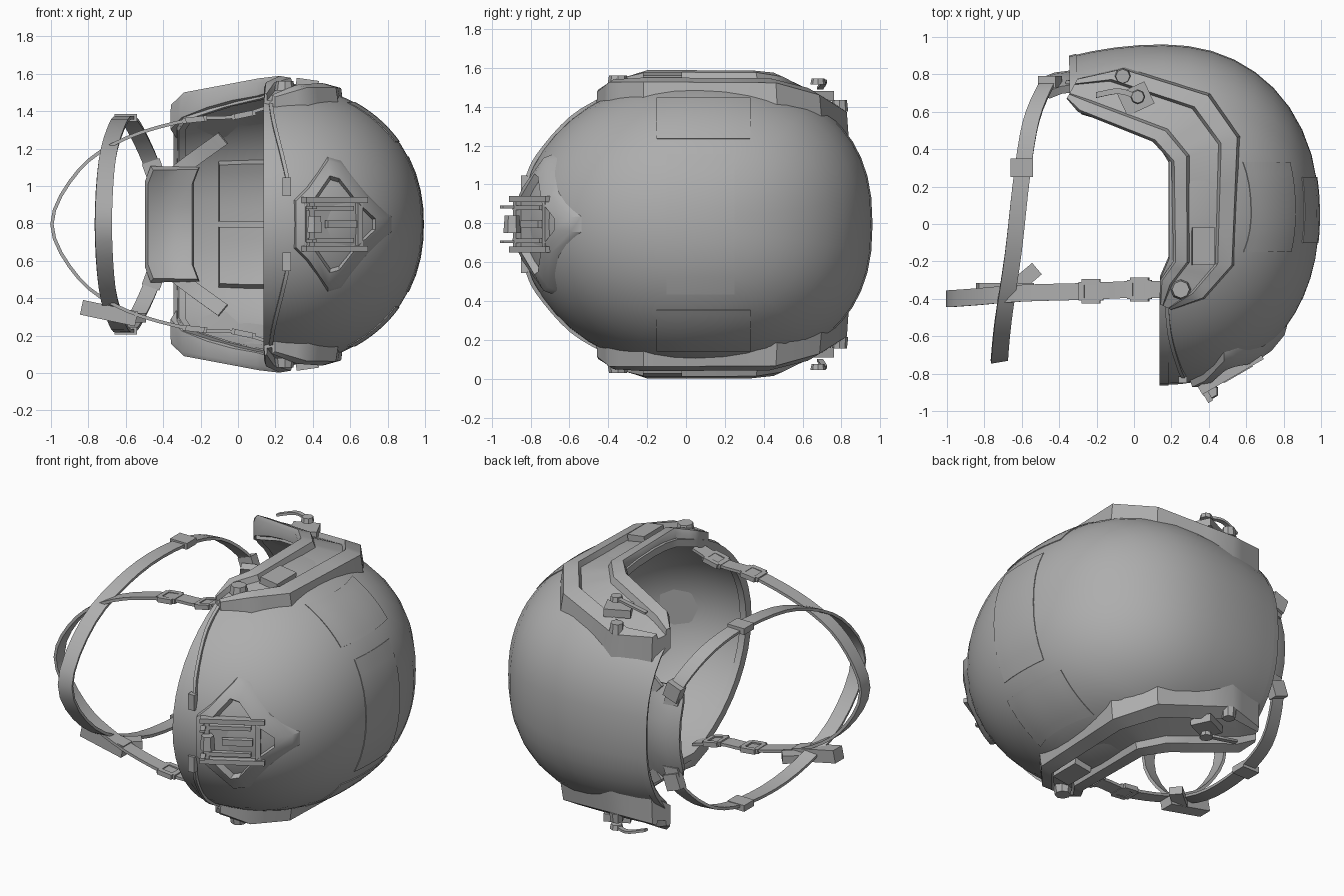
import bpy, bmesh
from math import sin, cos, acos, pi, sqrt, radians
from mathutils import Vector, Matrix

if "Cube" in bpy.data.objects:
    bpy.data.objects.remove(bpy.data.objects["Cube"])

grey = bpy.data.materials.new("plain_grey")
grey.use_nodes = True
grey.diffuse_color = (0.42, 0.42, 0.42, 1)
grey.node_tree.nodes["Principled BSDF"].inputs["Base Color"].default_value = (0.42, 0.42, 0.42, 1)

# The helmet lies on its side: crown towards +x, brow towards -y, w is sideways
XC, YC, ZC = 0.15, 0.05, 0.795
RX, RY, RW = 0.84, 0.91, 0.76
CROWN = 2.18


def put(x, y, w):
    return Vector((x, y, ZC + w))


def radius(x):
    c = (x - XC) / RX
    return max(0, 1 - c ** CROWN) ** (1 / CROWN) if c > 0 else 1 - 0.2 * c * c


def power(y):
    return 2.4 if y > YC else 2


def dome(theta, phi, k=1):
    x, n = XC + RX * cos(theta), 2.4 if cos(phi) > 0 else 2
    r = radius(x)
    axis = lambda v: (1 if v > 0 else -1) * abs(v) ** (2 / n)
    return put(XC + (x - XC) * k, YC + RY * r * k * axis(cos(phi)), RW * r * k * axis(sin(phi)))


def front_y(x, w):
    r = radius(x)
    return YC - RY * r * sqrt(max(0, 1 - (w / (RW * r)) ** 2))


def side_w(x, y):
    n, r = power(y), radius(x)
    return RW * max(0, r ** n - abs((y - YC) / RY) ** n) ** (1 / n)


def make(name, bm, thick=0, offset=0, angle=35):
    bmesh.ops.recalc_face_normals(bm, faces=bm.faces)
    me = bpy.data.meshes.new(name)
    bm.to_mesh(me)
    bm.free()
    me.materials.append(grey)
    ob = bpy.data.objects.new(name, me)
    bpy.context.collection.objects.link(ob)
    bpy.ops.object.select_all(action='DESELECT')
    ob.select_set(True)
    bpy.context.view_layer.objects.active = ob
    if thick:
        mod = ob.modifiers.new("thickness", 'SOLIDIFY')
        mod.thickness, mod.offset = thick, offset
        bpy.ops.object.modifier_apply(modifier=mod.name)
    bpy.ops.object.shade_smooth_by_angle(angle=radians(angle))


def grid(name, rows, thick=0, offset=0, wrap=False, caps=False):
    bm = bmesh.new()
    vs = [[bm.verts.new(p) for p in row] for row in rows]
    for a, b in zip(vs, vs[1:]):
        n = len(a)
        for i in range(n if wrap else n - 1):
            j = (i + 1) % n
            bm.faces.new((a[i], a[j], b[j], b[i]))
    if caps:
        bm.faces.new(vs[0])
        bm.faces.new(vs[-1])
    bmesh.ops.remove_doubles(bm, verts=bm.verts, dist=0.0005)
    make(name, bm, thick, offset)


def smooth_path(pts, steps=4):
    p = [Vector(q) for q in pts]
    p = [2 * p[0] - p[1]] + p + [2 * p[-1] - p[-2]]
    out = []
    for a, b, c, d in zip(p, p[1:], p[2:], p[3:]):
        for i in range(steps):
            t = i / steps
            out.append(0.5 * (2 * b + (c - a) * t + (2 * a - 5 * b + 4 * c - d) * t * t
                              + (3 * b - a - 3 * c + d) * t ** 3))
    return out + [p[-2]]


def ribbon(name, pts, across, thick):
    half = Vector(across) / 2
    grid(name, [(p - half, p + half) for p in smooth_path(pts)], thick)


def block(name, loc, size, turn=0, axis='Z', sides=0):
    bm = bmesh.new()
    if sides:
        bmesh.ops.create_cone(bm, cap_ends=True, segments=sides, radius1=0.5, radius2=0.42, depth=1)
    else:
        bmesh.ops.create_cube(bm, size=1)
    m = Matrix.Translation(loc) @ Matrix.Rotation(radians(turn), 4, axis) @ Matrix.Diagonal((*size, 1))
    bmesh.ops.transform(bm, matrix=m, verts=bm.verts)
    make(name, bm)


def ring_buckle(name, loc, size, turn=0):
    for s in (1, -1):
        for a, b in ((0.5, 0), (0, 0.5)):
            off = Matrix.Rotation(radians(turn), 3, 'Y') @ Vector((s * a * size, s * b * size, 0))
            block(name, Vector(loc) + off, (0.03 if a else size, 0.03 if b else size, 0.03), turn, 'Y')


# Shell, with the lower edge cut up over the ears and down at the nape
def edge_x(y):
    knots = [(-2, 0.15), (-0.3, 0.15), (-0.2, 0.2), (0.33, 0.2), (0.43, 0.1), (0.62, -0.33), (2, -0.35)]
    for (a, p), (b, q) in zip(knots, knots[1:]):
        if a <= y <= b:
            return p + (q - p) * (y - a) / (b - a)


SEG, RINGS = 48, 14
ends = [acos((edge_x(YC + RY * cos(2 * pi * i / SEG)) - XC) / RX) for i in range(SEG)]
grid("shell", [[dome(e * j / RINGS, 2 * pi * i / SEG) for i, e in enumerate(ends)]
               for j in range(RINGS + 1)], 0.04, -1, wrap=True)
grid("rim_trim", [[dome(e + d, 2 * pi * i / SEG, k) for i, e in enumerate(ends + ends[:1])]
                  for d, k in ((-0.04, 1.004), (0.015, 1.004), (0.015, 0.945), (-0.04, 0.945))])


# Flush patches on the crown and sides
def patch(name, y0, y1, w0, w1):
    rows = []
    for i in range(9):
        y, row = y0 + (y1 - y0) * i / 8, []
        for j in range(9):
            w, n = w0 + (w1 - w0) * j / 8, power(y)
            rho = (abs((y - YC) / RY) ** n + abs(w / RW) ** n) ** (1 / n)
            x = RX * max(0, 1 - rho ** CROWN) ** (1 / CROWN)
            row.append(put(XC + x * 1.002, YC + (y - YC) * 1.002, w * 1.002))
        rows.append(row)
    grid(name, rows, 0.005)


patch("crown_patch", -0.1, 0.25, -0.36, 0.36)
for s in (1, -1):
    patch("side_patch", -0.15, 0.33, s * 0.44, s * 0.65)


# Lining pads inside
def pad(name, t0, t1, p0, p1):
    grid(name, [[dome(t0 + (t1 - t0) * i / 6, p0 + (p1 - p0) * j / 6, 0.93) for j in range(7)]
                for i in range(7)], 0.06)


for s in (1, -1):
    pad("rear_pad", 1.25, 1.9, s * 0.01, s * 0.42)

# Side rails: (inner edge, outer edge, inner top, outer top), with a recessed channel
STATIONS = [(0.14, -0.43, 0.2, -0.46, 0.70, 0.69), (0.14, -0.3, 0.38, -0.4, 0.76, 0.74),
            (0.21, -0.2, 0.54, -0.22, 0.795, 0.74), (0.2, 0.33, 0.57, 0.47, 0.795, 0.735),
            (0.1, 0.44, 0.41, 0.7, 0.785, 0.67), (-0.3, 0.6, -0.05, 0.84, 0.71, 0.58),
            (-0.36, 0.67, -0.3, 0.78, 0.64, 0.61)]
SECTION = [(0, None), (0.05, -0.01), (0.28, 0), (0.32, -0.035), (0.74, -0.035),
           (0.78, 0), (0.96, 0), (1, -0.03), (1, None)]
STEPS = 3
fine = [tuple(p + (q - p) * k / STEPS for p, q in zip(a, b))
        for a, b in zip(STATIONS, STATIONS[1:]) for k in range(STEPS)] + [STATIONS[-1]]
for s in (1, -1):
    rows = []
    for ix, iy, ox, oy, inner_top, outer_top in fine:
        row = []
        for f, drop in SECTION:
            x, y = ox + (ix - ox) * f, oy + (iy - oy) * f
            top = outer_top + (inner_top - outer_top) * f
            w = min(side_w(x, y) - 0.03, top - 0.09) if drop is None else top + drop
            row.append(put(x, y, s * w))
        rows.append(row)
    grid("side_rail", rows, wrap=True, caps=True)
    block("rail_front_bolt", put(0.25, -0.35, s * 0.74), (0.11, 0.11, 0.05 * s), sides=8)
    block("rail_rear_bolt", put(-0.06, 0.79, s * 0.61), (0.09, 0.09, 0.06 * s), sides=8)
    block("rail_slider", put(0.37, -0.12, s * 0.75), (0.12, 0.2, 0.05), 8 * s, 'Y')
    block("hook_seat", put(0.01, 0.67, s * 0.66), (0.16, 0.13, 0.05), 25)
    block("hook_knob", put(0.02, 0.68, s * 0.735), (0.08, 0.08, 0.03), sides=8)
    ribbon("hook_arm", [put(0.02, 0.68, s * 0.735), put(-0.08, 0.71, s * 0.735),
                        put(-0.2, 0.69, s * 0.7)], (0, 0.03, 0), 0.015)

    # Bungee cord along the brow with its clip
    cord = [(0.17, 0.68), (0.19, 0.55), (0.24, 0.35), (0.27, 0.22)]
    ribbon("bungee_cord", [put(x, front_y(x, w) - 0.01, s * w) for x, w in cord], (0.02, 0, 0), 0.02)
    block("cord_clip", put(0.26, front_y(0.26, 0.2) - 0.01, s * 0.2), (0.045, 0.035, 0.1))

# Chin loop hung from the front, and nape loop running forward under the chin
half_a = [(0.17, -0.35, 0.63), (-0.02, -0.35, 0.575), (-0.25, -0.36, 0.56), (-0.6, -0.37, 0.46),
          (-0.85, -0.39, 0.29), (-0.995, -0.4, 0)]
half_b = [(-0.43, 0.77, 0.2), (-0.47, 0.74, 0.34), (-0.55, 0.55, 0.51), (-0.6, 0.25, 0.57),
          (-0.645, -0.15, 0.53), (-0.7, -0.52, 0.34), (-0.72, -0.73, 0)]
for name, half, across in (("front_strap", half_a, (0, 0.09, 0)), ("chin_strap", half_b, (0.09, 0.015, 0))):
    path = half + [(x, y, -w) for x, y, w in half[-2::-1]]
    ribbon(name, [put(*p) for p in path], across, 0.018)
for s in (1, -1):
    ring_buckle("strap_buckle", put(0.03, -0.35, s * 0.585), 0.1, -12 * s)
    ring_buckle("strap_slider", put(-0.23, -0.36, s * 0.56), 0.1, -6 * s)
    block("chin_strap_slider", put(-0.6, 0.3, s * 0.57), (0.12, 0.1, 0.04))
    block("nape_buckle", put(-0.45, 0.76, s * 0.29), (0.1, 0.06, 0.1), -20 * s, 'Y')
    ribbon("nape_strap", [put(-0.34, 0.76, s * 0.27), put(-0.22, 0.74, s * 0.36),
                          put(-0.08, 0.68, s * 0.46)], (0.05, 0, -0.06 * s), 0.02)
block("side_release_buckle", put(-0.69, -0.36, -0.475), (0.3, 0.09, 0.08), 12, 'Y')
block("buckle_tongue", put(-0.58, -0.29, -0.5), (0.16, 0.08, 0.05), 40)

# Nape pad
grid("nape_pad", [[put(x + (0.03 if abs(w) > 0.25 else 0), 0.8 - w * w * 0.8 - 0.04 * k, w)
                   for w in (-0.3, -0.22, -0.1, 0, 0.1, 0.22, 0.3)]
                  for x, k in ((-0.49, 1), (-0.42, 0.3), (-0.33, 0), (-0.24, 0.6))], 0.045)

# Brow mount: open diamond frame hugging the shell
diamond = [(0.3, 0.13), (0.37, 0.2), (0.48, 0.36), (0.55, 0.34), (0.69, 0.16), (0.82, 0.04)]
diamond += [(x, -w) for x, w in diamond[::-1]]
rows = []
for k, lift in ((1, 0), (0.95, 0.035), (0.72, 0.04), (0.66, 0)):
    row = []
    for x, w in diamond + diamond[:1]:
        x, w = 0.52 + (x - 0.52) * k, w * k
        row.append(put(x, front_y(x, w) - lift, w))
    rows.append(row)
grid("mount_frame", rows)

# Mount cradle with side bars, latch and prongs
TURN = 30
tilt = Matrix.Rotation(radians(TURN), 3, 'Z')


def mount_part(name, along, out, w, size):
    block(name, put(0.5, -0.765, 0) + tilt @ Vector((along, -out, w)), size, TURN)


mount_part("mount_plate", 0, 0, 0, (0.36, 0.04, 0.26))
for s in (1, -1):
    mount_part("cradle_bar", 0, 0.035, s * 0.13, (0.38, 0.05, 0.03))
    mount_part("cradle_inner_bar", -0.03, 0.03, s * 0.085, (0.28, 0.04, 0.025))
    mount_part("cradle_end", s * 0.15, 0.03, 0, (0.03, 0.04, 0.25))
    mount_part("prong", -0.17, 0.08, s * 0.09, (0.03, 0.07, 0.015))
mount_part("latch_arm", 0.03, 0.05, 0, (0.18, 0.03, 0.04))
block("latch_knob", put(0.41, -0.895, 0), (0.09, 0.09, 0.09), sides=6)
